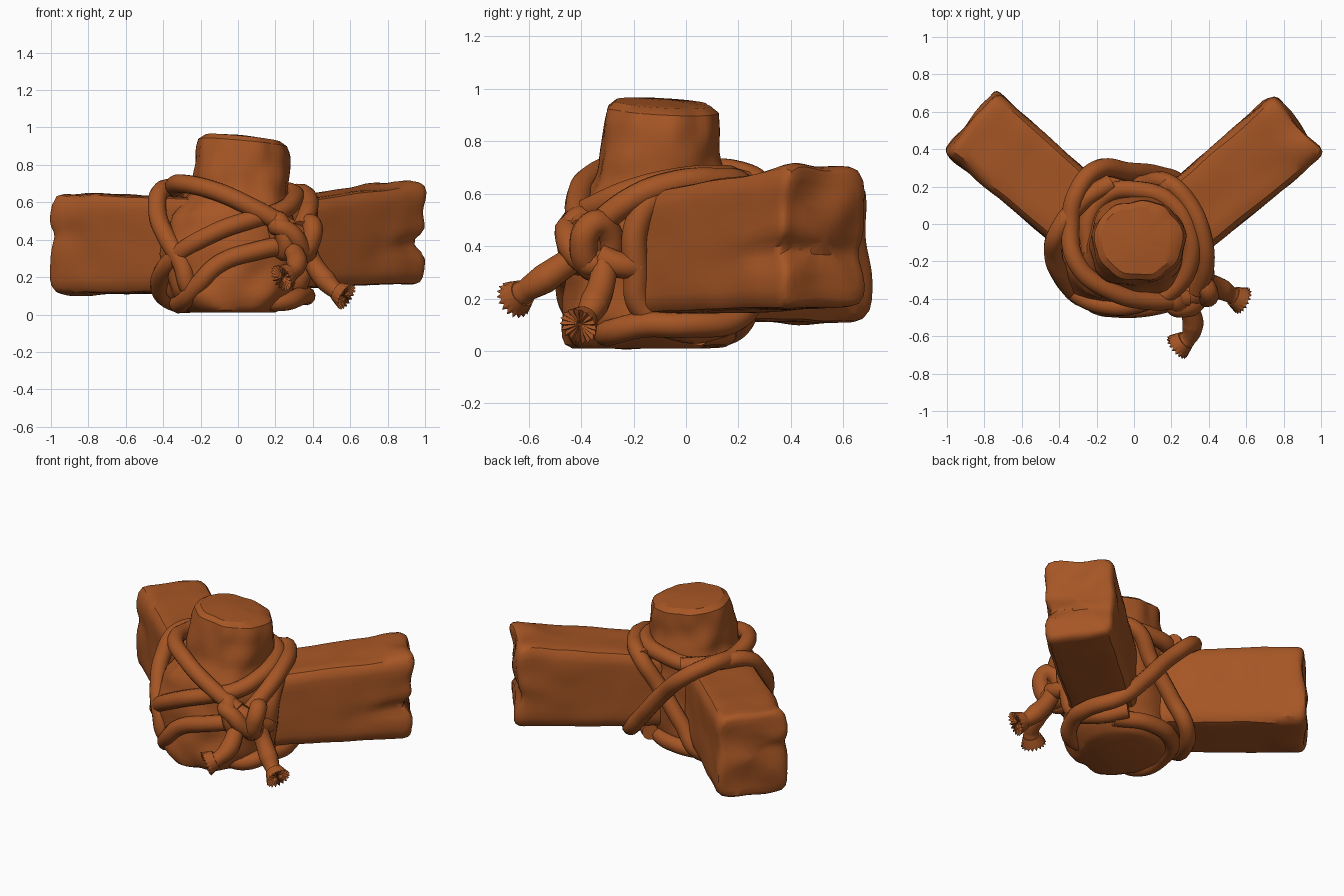
import bpy, bmesh, math
from mathutils import Vector, noise

cube = bpy.data.objects.get("Cube")
if cube:
    bpy.data.objects.remove(cube)

brown = bpy.data.materials.new("rust_brown")
brown.use_nodes = True
colour = (0.38, 0.092, 0.018, 1)
brown.diffuse_color = colour
brown.node_tree.nodes["Principled BSDF"].inputs["Base Color"].default_value = colour


def finish(name, mesh, angle):
    obj = bpy.data.objects.new(name, mesh)
    bpy.context.collection.objects.link(obj)
    mesh.materials.clear()
    mesh.materials.append(brown)
    bpy.ops.object.select_all(action='DESELECT')
    obj.select_set(True)
    bpy.context.view_layer.objects.active = obj
    bpy.ops.object.shade_smooth_by_angle(angle=math.radians(angle))


def loft(name, rings, angle):
    """Skin a list of equal point rings and close both ends."""
    bm = bmesh.new()
    loops = [[bm.verts.new(p) for p in ring] for ring in rings]
    n = len(loops[0])
    for a, b in zip(loops, loops[1:]):
        for i in range(n):
            j = (i + 1) % n
            bm.faces.new((a[i], a[j], b[j], b[i]))
    bm.faces.new(loops[0][::-1])
    bm.faces.new(loops[-1])
    bmesh.ops.recalc_face_normals(bm, faces=bm.faces)
    mesh = bpy.data.meshes.new(name)
    bm.to_mesh(mesh)
    bm.free()
    finish(name, mesh, angle)


def rounded(power, n=56):
    """Unit superellipse outline."""
    pts = []
    for i in range(n):
        t = 2 * math.pi * (i + 0.5) / n
        c, s = math.cos(t), math.sin(t)
        k = (abs(c) ** power + abs(s) ** power) ** (-1 / power)
        pts.append((c * k, s * k))
    return pts


def interpolate(keys, t):
    """Piecewise linear values from (t, a, b, ...) rows."""
    for a, b in zip(keys, keys[1:]):
        if t <= b[0]:
            f = (t - a[0]) / (b[0] - a[0])
            return [p + (q - p) * f for p, q in zip(a[1:], b[1:])]
    return keys[-1][1:]


def beam(name, inner, outer, front, low, high, notch, depth):
    """Hewn beam; low and high are z at the inner and outer end."""
    start, end = Vector((*inner, 0)), Vector((*outer, 0))
    length = (end - start).length
    axis = (end - start).normalized()
    side = Vector((axis.y, -axis.x, 0)) * front
    steps = [(length * i / 24, 1) for i in range(23)]
    steps += [(length - 0.05, 1), (length - 0.025, 0.98), (length - 0.008, 0.94)]
    steps += [(length, s) for s in (0.88, 0.75, 0.6, 0.45, 0.25, 0.08)]
    rings = []
    for u, scale in steps:
        f = u / length
        lo = low[0] + (low[1] - low[0]) * f
        hi = high[0] + (high[1] - high[0]) * f
        mid, half = (lo + hi) / 2, (hi - lo) / 2
        width = 0.2 + 0.015 * f
        near_end = max(0, (f - 0.62) / 0.38) ** 1.5
        ring = []
        for a, b in rounded(9):
            v, w = a * scale * width, b * scale * half
            # Split in the timber, widening towards the sawn end
            g = depth * math.exp(-((w - notch) / 0.05) ** 2) * near_end
            p = start + axis * u + side * v + Vector((0, 0, mid + w))
            rough = noise.noise_vector(p * 6) * (0.006 + 0.018 * near_end)
            edge = max(0, v / width)
            p += rough - axis * g * (0.02 + 0.06 * edge) - side * g * 0.045 * edge
            ring.append(p)
        rings.append(ring)
    loft(name, rings, 35)


beam("right_beam", (0.0, -0.21), (-0.875, 0.55), -1, (0.13, 0.1), (0.62, 0.65), 0.06, 0.2)
beam("left_beam", (0.0, -0.21), (0.88, 0.53), 1, (0.13, 0.165), (0.57, 0.71), -0.06, 1)

# Upright post: z, centre x, centre y, half x, half y
profile = [(0.0, -0.03, -0.18, 0.2, 0.22), (0.03, -0.04, -0.18, 0.26, 0.275),
           (0.1, -0.04, -0.17, 0.33, 0.3), (0.3, -0.05, -0.15, 0.36, 0.3),
           (0.52, -0.03, -0.14, 0.33, 0.28), (0.66, 0.02, -0.1, 0.25, 0.24),
           (0.74, 0.02, -0.1, 0.25, 0.23), (0.87, 0.025, -0.095, 0.24, 0.215),
           (0.92, 0.025, -0.09, 0.225, 0.205), (0.945, 0.025, -0.09, 0.19, 0.175)]
levels = [0.01, 0.025] + [0.05 + 0.03 * i for i in range(29)] + [0.92, 0.945]
rings = []
for z in levels:
    cx, cy, hx, hy = interpolate(profile, z)
    ring = []
    for a, b in rounded(2.3):
        # Adzed flats and dents
        turn = math.atan2(b, a) + 0.3
        dent = noise.noise(Vector((a * 2.2, b * 2.2, z * 7)))
        k = 0.995 + 0.09 * dent + 0.025 * abs(math.sin(3 * turn))
        tilt = -0.1 * a * hx * max(0, z - 0.6) / 0.35
        tilt -= 0.06 * b * hy * max(0, z - 0.6) / 0.35
        ring.append(Vector((cx + a * hx * k, cy + b * hy * k, z + tilt)))
    rings.append(ring)
top = rings[-1]
centre = sum(top, Vector()) / len(top)
for s in (0.8, 0.5, 0.2):
    rings.append([centre + (p - centre) * s + Vector((0, 0, 0.015 * (1 - s))) for p in top])
loft("post", rings, 30)


def rope(name, points, radius=0.05, closed=False, swell=None):
    """Round cord through the points."""
    curve = bpy.data.curves.new(name, 'CURVE')
    curve.dimensions = '3D'
    curve.bevel_depth = radius
    curve.bevel_resolution = 4
    curve.resolution_u = 10
    curve.use_fill_caps = True
    spline = curve.splines.new('BEZIER')
    spline.bezier_points.add(len(points) - 1)
    spline.use_cyclic_u = closed
    for i, (bp, co) in enumerate(zip(spline.bezier_points, points)):
        bp.co = co
        bp.handle_left_type = bp.handle_right_type = 'AUTO'
        bp.radius = swell[i] if swell else 1
    temp = bpy.data.objects.new(name + "_path", curve)
    bpy.context.collection.objects.link(temp)
    bpy.context.view_layer.update()
    graph = bpy.context.evaluated_depsgraph_get()
    mesh = bpy.data.meshes.new_from_object(temp.evaluated_get(graph))
    bpy.data.objects.remove(temp)
    finish(name, mesh, 50)


# Lashing over one beam, crossing behind, and under the other
rope("lashing_upper", [(0.28, -0.4, 0.46), (0.08, -0.41, 0.57), (-0.12, -0.36, 0.66),
                       (-0.3, -0.22, 0.7), (-0.34, 0, 0.68), (-0.3, 0.18, 0.68),
                       (-0.2, 0.29, 0.62), (-0.03, 0.28, 0.46), (0.13, 0.26, 0.27),
                       (0.26, 0.2, 0.13), (0.36, 0.0, 0.1), (0.34, -0.16, 0.1),
                       (0.25, -0.29, 0.07), (0.1, -0.3, 0.07)])
# Lashing round the other beam, then up across the front and round the post neck
rope("lashing_lower", [(0.34, -0.36, 0.46), (0.38, -0.22, 0.57), (0.37, -0.08, 0.63),
                       (0.3, 0.1, 0.65), (0.18, 0.22, 0.62), (0.04, 0.21, 0.45),
                       (-0.12, 0.21, 0.25), (-0.24, 0.2, 0.1), (-0.37, 0.0, 0.08),
                       (-0.42, -0.16, 0.17), (-0.33, -0.35, 0.31), (-0.12, -0.44, 0.44),
                       (0.08, -0.41, 0.51), (0.22, -0.34, 0.55), (0.3, -0.2, 0.61),
                       (0.29, -0.03, 0.65), (0.19, 0.12, 0.66), (0.02, 0.18, 0.65),
                       (-0.14, 0.16, 0.63), (-0.24, 0.03, 0.62), (-0.24, -0.15, 0.6)])
# Lashing wound low around the front of the post
rope("lashing_front", [(0.3, -0.38, 0.38), (0.1, -0.44, 0.34), (-0.1, -0.45, 0.27),
                       (-0.22, -0.42, 0.15), (-0.29, -0.32, 0.07), (-0.31, -0.1, 0.06),
                       (-0.2, 0.1, 0.06), (0.0, 0.14, 0.07), (0.2, 0.05, 0.07)])
rope("lashing_side", [(-0.12, 0.22, 0.64), (-0.28, 0.12, 0.66), (-0.41, -0.05, 0.66),
                      (-0.43, -0.17, 0.54), (-0.38, -0.29, 0.41), (-0.3, -0.38, 0.27),
                      (-0.26, -0.38, 0.14), (-0.18, -0.3, 0.06)])
# Strand beside the post on the other beam
rope("lashing_beam", [(0.15, 0.22, 0.62), (0.28, 0.1, 0.63), (0.36, -0.08, 0.61),
                      (0.38, -0.18, 0.5), (0.36, -0.19, 0.3), (0.33, -0.17, 0.17),
                      (0.28, 0.0, 0.08), (0.16, 0.14, 0.1)])


def knot_wrap(name, centre, wide, tall, lean):
    """Closed loop of cord, seen nearly edge on."""
    pts = []
    for i in range(8):
        t = math.pi * i / 4
        a, z = wide * math.cos(t), tall * math.sin(t)
        pts.append(Vector(centre) + Vector((a * 0.5 + z * lean, -a * 0.85, z)))
    rope(name, pts, 0.054, True)


# Knot
knot_wrap("knot_left_wrap", (0.23, -0.4, 0.42), 0.045, 0.08, -0.25)
knot_wrap("knot_right_wrap", (0.36, -0.34, 0.4), 0.06, 0.085, 0.3)
rope("knot_core", [(0.2, -0.38, 0.44), (0.29, -0.38, 0.42), (0.37, -0.33, 0.39)], 0.068)
rope("knot_bridge", [(0.21, -0.43, 0.47), (0.28, -0.45, 0.44), (0.34, -0.41, 0.36),
                     (0.37, -0.34, 0.33), (0.31, -0.31, 0.36), (0.24, -0.37, 0.45)], 0.05, True)
rope("knot_link", [(0.37, -0.33, 0.36), (0.38, -0.26, 0.33), (0.36, -0.18, 0.32)])


def frayed_end(name, tip, direction, radius):
    """Flared cord end with ragged strands."""
    turn = Vector(direction).to_track_quat('Z', 'Y')
    n = 36
    rings = []
    for along, size, rag in ((-0.05, 0.8, 0), (-0.02, 0.95, 0.03), (0.01, 1.08, 0.08),
                             (0.012, 0.9, 0.08), (0.004, 0.4, 0.06), (0, 0.1, 0)):
        ring = []
        for i in range(n):
            t = 2 * math.pi * i / n
            tooth = 1 if i % 2 else -1
            r = radius * size * (1 + rag * tooth)
            h = along + rag * tooth * 0.08
            ring.append(Vector(tip) + turn @ Vector((r * math.cos(t), r * math.sin(t), h)))
        rings.append(ring)
    loft(name, rings, 25)


# Loose tails
tails = {"front": [(0.28, -0.38, 0.38), (0.3, -0.46, 0.33), (0.315, -0.54, 0.275),
                   (0.29, -0.61, 0.23), (0.24, -0.65, 0.2)],
         "side": [(0.36, -0.31, 0.36), (0.41, -0.32, 0.26), (0.47, -0.35, 0.18),
                  (0.52, -0.38, 0.13), (0.57, -0.405, 0.1)]}
for label, path in tails.items():
    rope(label + "_tail", path, 0.052, swell=[1, 1, 1.1, 0.85, 1.1])
    flow = Vector(path[-1]) - Vector(path[-2])
    frayed_end(label + "_tail_end", path[-1], flow, 0.066)
